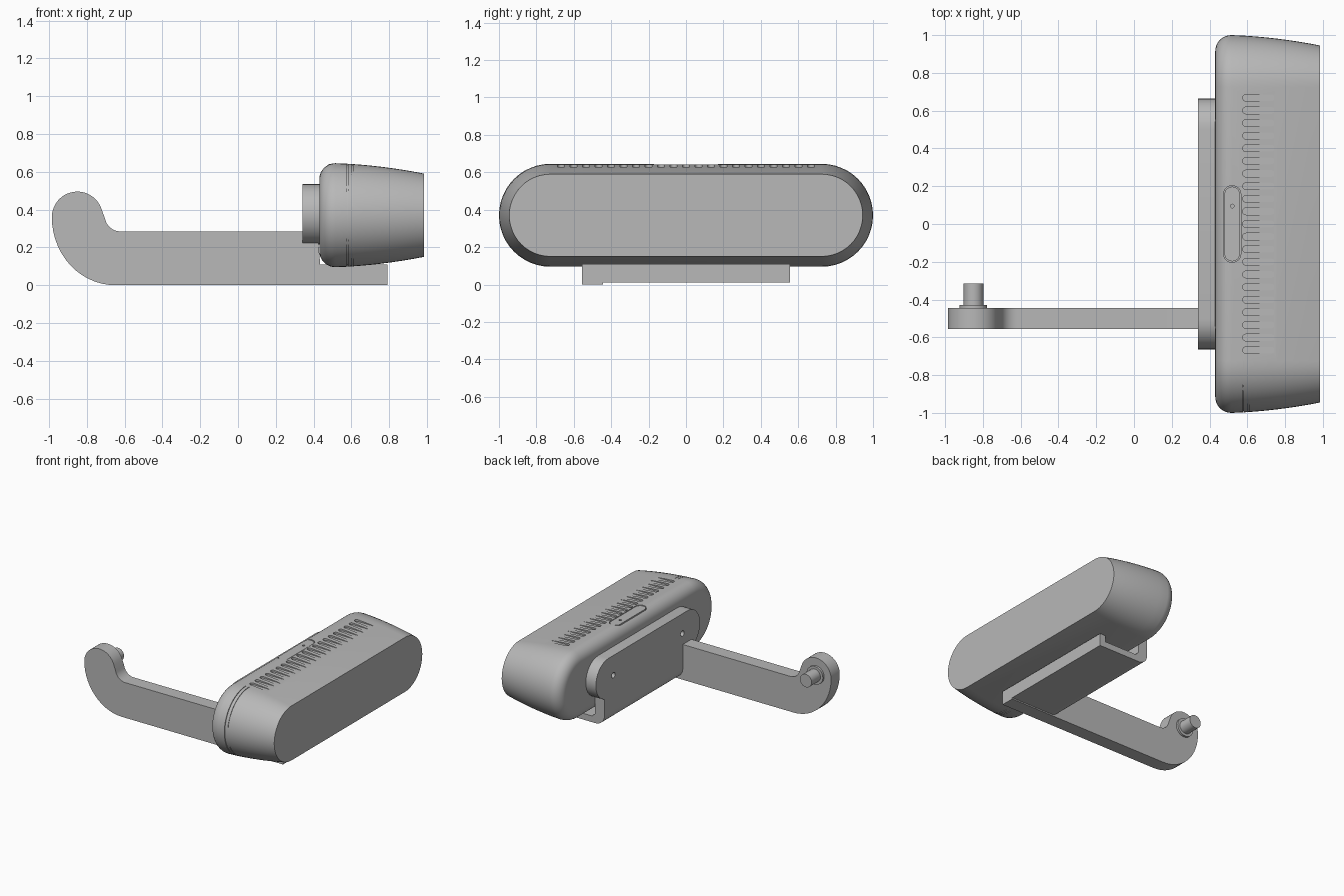
import bpy, bmesh
from math import sin, cos, pi, radians, sqrt

if "Cube" in bpy.data.objects:
    bpy.data.objects.remove(bpy.data.objects["Cube"])

grey = bpy.data.materials.new("plain_grey")
grey.use_nodes = True
colour = (0.48, 0.48, 0.48, 1)
grey.diffuse_color = colour
grey.node_tree.nodes["Principled BSDF"].inputs["Base Color"].default_value = colour


def arc(cu, cv, r, a0, a1, n=16):
    """Points of a circular arc, angles in degrees."""
    angles = [radians(a0 + (a1 - a0) * i / n) for i in range(n + 1)]
    return [(cu + r * cos(a), cv + r * sin(a)) for a in angles]


def stadium(cu, cv, half, r, n=16):
    """Rounded bar outline lying along the first axis."""
    return arc(cu + half, cv, r, -90, 90, n) + arc(cu - half, cv, r, 90, 270, n)


def place(axis, u, v, d):
    return {"x": (d, u, v), "y": (u, d, v), "z": (u, v, d)}[axis]


def loft(bm, axis, sections):
    """Join matching outlines given as (position, points), with end caps."""
    rings = [[bm.verts.new(place(axis, u, v, d)) for u, v in pts] for d, pts in sections]
    for a, b in zip(rings, rings[1:]):
        for i in range(len(a)):
            j = (i + 1) % len(a)
            bm.faces.new((a[i], a[j], b[j], b[i]))
    bm.faces.new(rings[0])
    bm.faces.new(rings[-1])


def prism(bm, axis, pts, lo, hi):
    loft(bm, axis, [(lo, pts), (hi, pts)])


def make(name, bm):
    bmesh.ops.recalc_face_normals(bm, faces=bm.faces)
    mesh = bpy.data.meshes.new(name)
    bm.to_mesh(mesh)
    bm.free()
    obj = bpy.data.objects.new(name, mesh)
    bpy.context.collection.objects.link(obj)
    mesh.materials.append(grey)
    return obj


def activate(obj):
    bpy.ops.object.select_all(action="DESELECT")
    obj.select_set(True)
    bpy.context.view_layer.objects.active = obj


def cut(obj, bm):
    """Subtract the cutter shapes and discard them."""
    cutter = make("cutter", bm)
    cutter.hide_render = True
    mod = obj.modifiers.new("cut", "BOOLEAN")
    mod.operation, mod.solver, mod.object = "DIFFERENCE", "EXACT", cutter
    activate(obj)
    bpy.ops.object.modifier_apply(modifier=mod.name)
    bpy.data.objects.remove(cutter)


def smooth(obj):
    activate(obj)
    bpy.ops.object.shade_smooth_by_angle(angle=radians(30))


def solid(name, axis, pts, lo, hi):
    bm = bmesh.new()
    prism(bm, axis, pts, lo, hi)
    return make(name, bm)


MID, HALF, RAD = 0.37, 0.725, 0.275

# Housing: rounded rear edge, then a gentle taper to the flat face
ROUND = 0.085
steps = [(0.43 + ROUND * (1 - cos(a)), ROUND * (1 - sin(a)))
         for a in [pi / 2 * i / 8 for i in range(9)]]
for i in range(1, 9):
    t = i / 8
    steps.append((0.53 + 0.455 * t, 0.02 * t + 0.035 * t * t))
bm = bmesh.new()
loft(bm, "x", [(x, stadium(0, MID, HALF, RAD - inset, 24)) for x, inset in steps])
housing = make("housing", bm)

# Vent slots, button pocket and end cap seams
bm = bmesh.new()
for i in range(21):
    prism(bm, "z", stadium(0.66, (i - 10) * 0.0668, 0.067, 0.018, 8), 0.628, 0.7)


def button_outline(r):
    return [(u, v) for v, u in stadium(0, 0.52, 0.157, r, 10)]


prism(bm, "z", button_outline(0.046), 0.6, 0.7)
for x, a0, a1 in ((0.576, 90, 270), (0.604, 90, 170), (0.604, 207, 270)):
    outer = arc(-HALF, MID, 0.3, a0, a1)
    inner = arc(-HALF, MID, 0.266, a1, a0)
    prism(bm, "x", outer + inner, x, x + 0.005)
cut(housing, bm)
smooth(housing)

# Top button with a pinhole
button = solid("button", "z", button_outline(0.041), 0.59, 0.641)
bm = bmesh.new()
prism(bm, "z", arc(0.52, 0.095, 0.01, 0, 330, 11), 0.62, 0.7)
cut(button, bm)
smooth(button)

# Mounting plate with two screw holes
plate = solid("mounting_plate", "x", stadium(0, 0.375, 0.505, 0.16), 0.34, 0.45)
bm = bmesh.new()
for y in (-0.44, 0.44):
    prism(bm, "x", arc(y, 0.375, 0.022, 0, 345, 23), 0.3, 0.4)
cut(plate, bm)
smooth(plate)

# Hooked bracket wrapping beneath the housing
profile = [(0.34, 0.3)] + arc(0.42, 0.09, 0.08, 180, 270, 8)
profile += [(0.79, 0.01), (0.79, 0.11), (0.74, 0.11), (0.74, 0.06), (0.45, 0.06)]
profile += [(0.425, 0.085), (0.425, 0.3)]
smooth(solid("bracket", "y", profile, -0.555, 0.555))

# Arm with a curled end
outline = [(0.79, 0), (0.79, 0.11), (0.435, 0.11), (0.42, 0.285)]
outline += arc(-0.62, 0.37, 0.086, 270, 190, 8)
outline += arc(-0.85, 0.36, 0.135, 17, 180, 22)
outline += [(-0.65 - 0.335 * cos(a), 0.36 - 0.36 * sin(a))
            for a in [pi / 2 * i / 14 for i in range(1, 15)]]
smooth(solid("arm", "y", outline, -0.555, -0.445))

# Peg and its collar
for name, r, end in (("peg_collar", 0.073, -0.428), ("peg", 0.052, -0.315)):
    smooth(solid(name, "y", arc(-0.85, 0.36, r, 0, 348.75, 31), -0.46, end))
